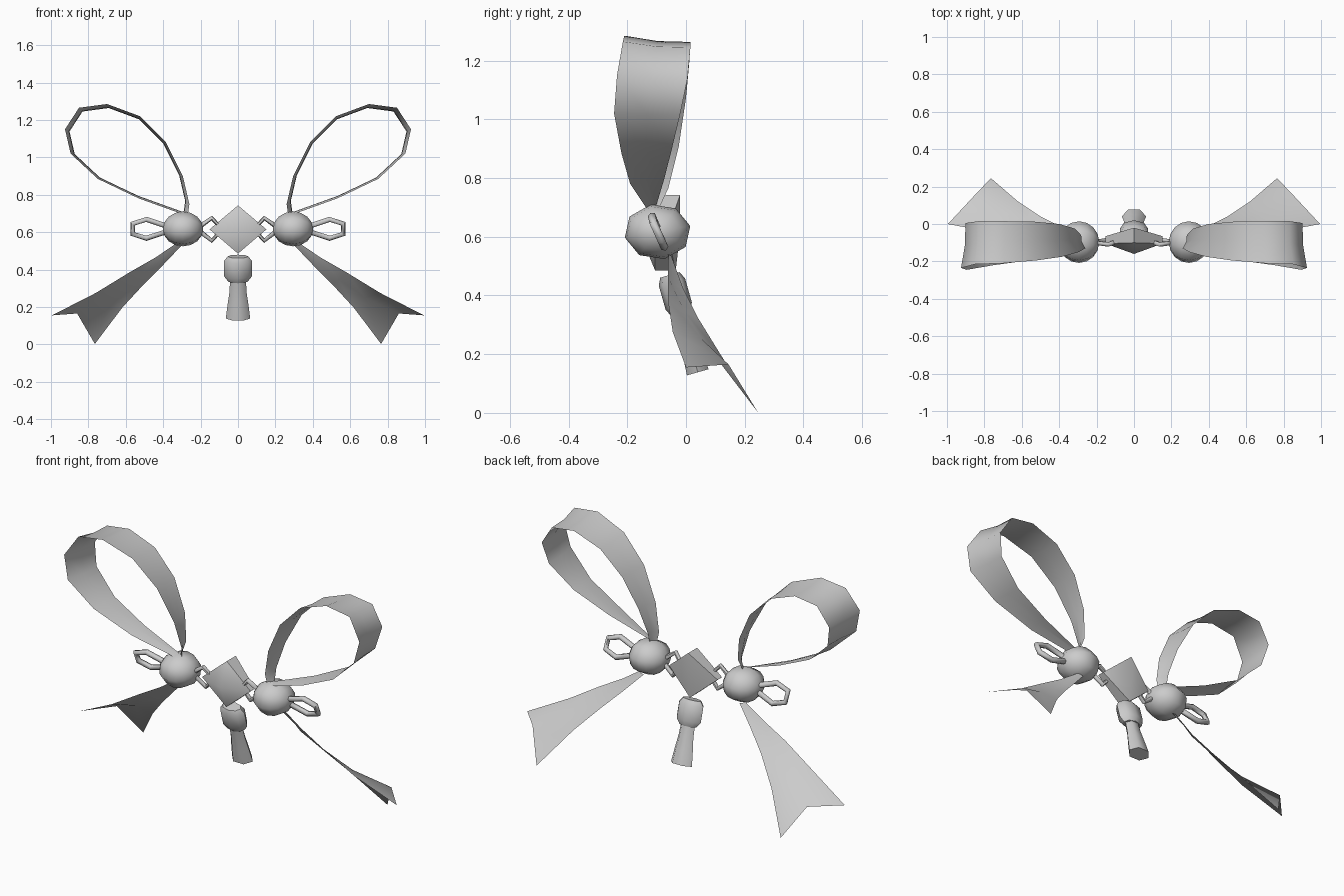
import bpy, bmesh, math
from mathutils import Vector, Matrix

cube = bpy.data.objects.get("Cube")
if cube:
    bpy.data.objects.remove(cube, do_unlink=True)

mat = bpy.data.materials.new("light grey")
mat.use_nodes = True
mat.diffuse_color = (0.6, 0.6, 0.6, 1)
mat.node_tree.nodes["Principled BSDF"].inputs["Base Color"].default_value = (0.6, 0.6, 0.6, 1)


def finish(name, bm, smooth=50):
    mesh = bpy.data.meshes.new(name)
    bm.to_mesh(mesh)
    bm.free()
    obj = bpy.data.objects.new(name, mesh)
    bpy.context.collection.objects.link(obj)
    mesh.materials.append(mat)
    bpy.ops.object.select_all(action='DESELECT')
    obj.select_set(True)
    bpy.context.view_layer.objects.active = obj
    bpy.ops.object.shade_smooth_by_angle(angle=math.radians(smooth))


def skin(bm, rows, closed=False, caps=False):
    """Join rows of points with quads."""
    rings = [[bm.verts.new(p) for p in row] for row in rows]
    n = len(rings[0])
    for a, b in zip(rings, rings[1:]):
        for i in range(n if closed else n - 1):
            j = (i + 1) % n
            bm.faces.new((a[i], a[j], b[j], b[i]))
    if caps:
        bm.faces.new(rings[0])
        bm.faces.new(rings[-1])
        bmesh.ops.recalc_face_normals(bm, faces=bm.faces[:])


def link(name, side, points, radius=0.013):
    """Closed chain link made of a six-sided tube."""
    bm = bmesh.new()
    pts = [Vector((side * x, y, z)) for x, y, z in points]
    centre = sum(pts, Vector()) / len(pts)
    n = len(pts)
    normal = (pts[0] - centre).cross(pts[2] - centre).normalized()
    rows = []
    for i in range(n):
        tangent = (pts[(i + 1) % n] - pts[i - 1]).normalized()
        across = tangent.cross(normal).normalized()
        rows.append([pts[i] + radius * (math.cos(k * math.pi / 3) * across
                     + math.sin(k * math.pi / 3) * normal) for k in range(6)])
    skin(bm, rows + [rows[0]], closed=True)
    bmesh.ops.remove_doubles(bm, verts=bm.verts[:], dist=1e-5)
    bmesh.ops.recalc_face_normals(bm, faces=bm.faces[:])
    finish(name, bm, 65)


def lathe(name, rings, segments, depth):
    """Tilted stack of flattened rings: (distance down the axis, radius)."""
    bm = bmesh.new()
    place = Matrix.Translation((0, -0.055, 0.47)) @ Matrix.Rotation(math.radians(16), 4, 'X')
    rows = [[place @ Vector((r * math.cos(t), depth * r * math.sin(t), -d))
             for t in (2 * math.pi * k / segments for k in range(segments))] for d, r in rings]
    skin(bm, rows, closed=True, caps=True)
    finish(name, bm, 50)


# Ribbon loop: x, z, front y, back y of each station
LOOP = [(0.27, 0.68, -0.12, -0.09), (0.26, 0.75, -0.13, -0.06), (0.295, 0.90, -0.15, -0.025),
        (0.385, 1.08, -0.175, 0.0), (0.525, 1.22, -0.195, 0.012), (0.70, 1.285, -0.21, 0.015),
        (0.85, 1.265, -0.215, 0.015), (0.925, 1.15, -0.235, 0.005), (0.895, 1.02, -0.245, -0.02),
        (0.75, 0.885, -0.22, -0.05), (0.53, 0.78, -0.19, -0.075), (0.28, 0.69, -0.13, -0.10)]

# Ribbon tail edges and centre crease
TAIL_OUTER = [(0.33, -0.06, 0.54), (0.44, -0.062, 0.465), (0.58, -0.062, 0.385),
              (0.76, -0.045, 0.275), (0.995, 0.0, 0.155)]
TAIL_MID = [(0.32, -0.05, 0.535), (0.42, -0.04, 0.435), (0.54, -0.005, 0.345),
            (0.68, 0.055, 0.25), (0.86, 0.145, 0.165)]
TAIL_INNER = [(0.30, -0.05, 0.53), (0.40, -0.01, 0.425), (0.50, 0.04, 0.325),
              (0.62, 0.12, 0.195), (0.765, 0.245, 0.002)]

for side, label in ((1, "left"), (-1, "right")):
    # Faceted bead with its axis along the chain
    bm = bmesh.new()
    bmesh.ops.create_uvsphere(bm, u_segments=8, v_segments=8, radius=1)
    bmesh.ops.transform(bm, verts=bm.verts[:], matrix=Matrix.Translation((side * 0.294, -0.097, 0.617))
                        @ Matrix.Diagonal((0.108, 0.114, 0.095, 1))
                        @ Matrix.Rotation(math.radians(90), 4, 'Y')
                        @ Matrix.Rotation(math.radians(12), 4, 'Z'))
    finish(label + "_bead", bm, 60)

    # Bow loop: the middle and back of the band sit slightly inside the front edge
    bm = bmesh.new()
    rows = []
    for x, z, front, back in LOOP:
        rows.append([(side * (0.58 + (x - 0.58) * s), y, 0.98 + (z - 0.98) * s) for y, s in
                     ((front, 1), ((front + back) / 2, 0.94), (back, 0.93))])
    skin(bm, rows)
    finish(label + "_ribbon_loop", bm, 60)

    # Hanging tail with a notched end
    bm = bmesh.new()
    skin(bm, [[(side * x, y, z) for x, y, z in row] for row in (TAIL_OUTER, TAIL_MID, TAIL_INNER)])
    finish(label + "_ribbon_tail", bm, 60)

    # Chain links
    link(label + "_inner_link", side, [(0.085, -0.09, 0.615), (0.14, -0.11, 0.675), (0.205, -0.1, 0.63),
                                       (0.205, -0.095, 0.605), (0.14, -0.085, 0.555)])
    link(label + "_outer_link", side, [(0.38, -0.1, 0.632), (0.49, -0.115, 0.668), (0.563, -0.11, 0.645),
                                       (0.563, -0.085, 0.59), (0.49, -0.075, 0.567), (0.38, -0.09, 0.603)], 0.015)

# Centre gem: square with blunt rim and raised front and back
bm = bmesh.new()
rim = []
for y_side in (-1, 1):
    rim.append([bm.verts.new((x, y + y_side * w, z)) for x, y, z, w in
                ((0, -0.06, 0.743, 0.04), (0.152, -0.085, 0.615, 0.02),
                 (0, -0.07, 0.485, 0.035), (-0.152, -0.085, 0.615, 0.02))])
tips = [bm.verts.new((0, y, 0.615)) for y in (-0.16, -0.02)]
for i in range(4):
    j = (i + 1) % 4
    bm.faces.new((rim[0][i], rim[0][j], rim[1][j], rim[1][i]))
    for ring, tip in zip(rim, tips):
        bm.faces.new((ring[i], ring[j], tip))
bmesh.ops.recalc_face_normals(bm, faces=bm.faces[:])
finish("centre_gem", bm, 50)

# Tassel
lathe("tassel_knob", [(0, 0.055), (0.025, 0.075), (0.11, 0.075), (0.14, 0.052)], 8, 0.62)
lathe("tassel_skirt", [(0.125, 0.042), (0.2, 0.046), (0.27, 0.056), (0.345, 0.065)], 6, 0.68)
